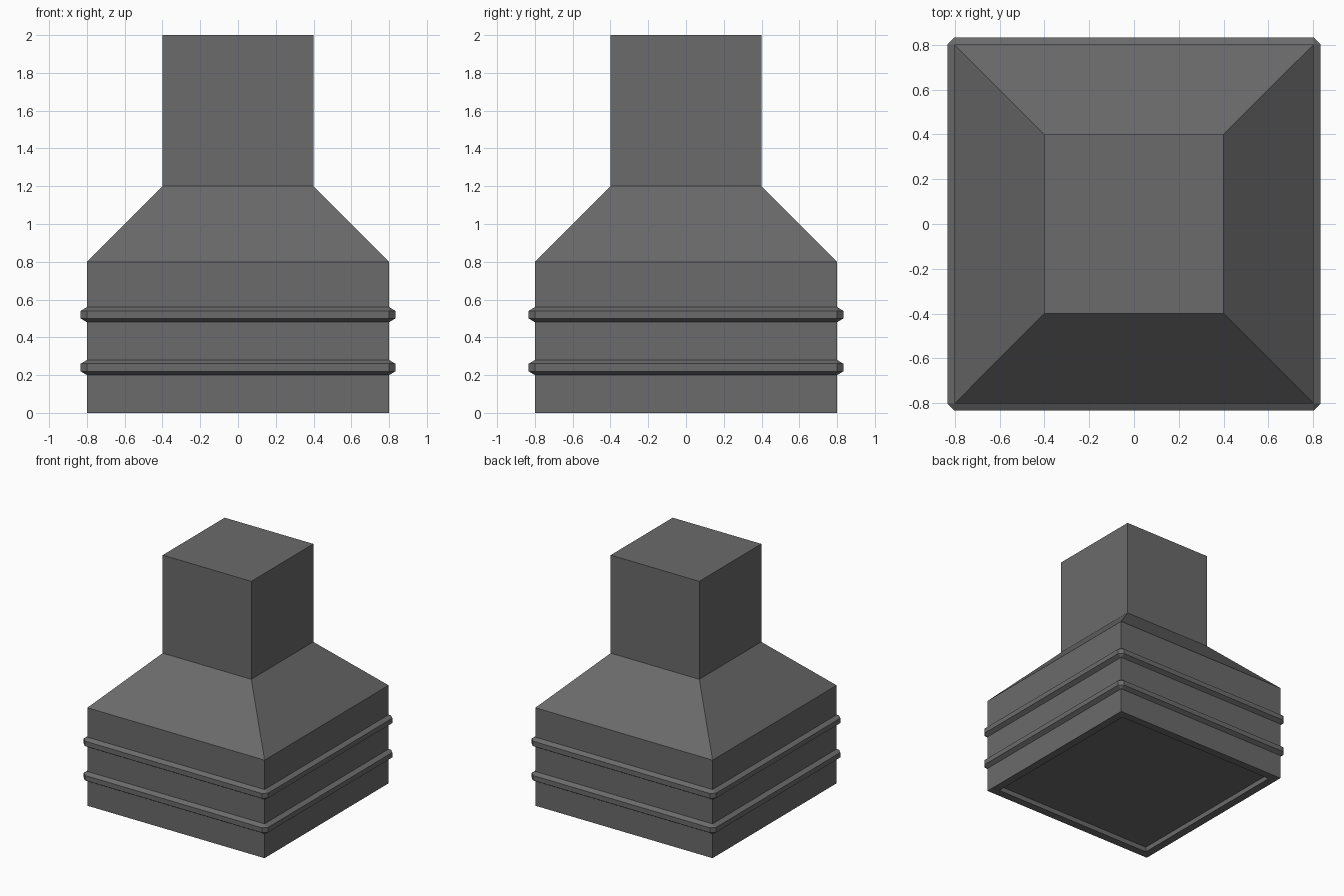
import bpy
import bmesh

old = bpy.data.objects.get("Cube")
if old:
    bpy.data.objects.remove(old, do_unlink=True)

# Single grey material
grey = bpy.data.materials.new("dark grey")
grey.use_nodes = True
colour = (0.145, 0.145, 0.145, 1)
grey.diffuse_color = colour
grey.node_tree.nodes["Principled BSDF"].inputs["Base Color"].default_value = colour


def finish(name, bm, z=0):
    bmesh.ops.recalc_face_normals(bm, faces=bm.faces)
    mesh = bpy.data.meshes.new(name)
    bm.to_mesh(mesh)
    bm.free()
    mesh.materials.append(grey)
    obj = bpy.data.objects.new(name, mesh)
    obj.location.z = z
    bpy.context.collection.objects.link(obj)


def square_loft(name, profile):
    """Join square rings given as (half width, height), capping both ends."""
    bm = bmesh.new()
    corners = ((-1, -1), (1, -1), (1, 1), (-1, 1))
    rings = [[bm.verts.new((x * r, y * r, z)) for x, y in corners]
             for r, z in profile]
    for low, high in zip(rings, rings[1:]):
        for i in range(4):
            j = (i + 1) % 4
            bm.faces.new((low[i], low[j], high[j], high[i]))
    bm.faces.new(rings[0])
    bm.faces.new(rings[-1])
    finish(name, bm)


def trim_band(name, z):
    """Square band with chamfered edges and corners, flattened in height."""
    chamfer, squash = 0.033, 0.6
    half, height = 0.833, 0.08
    bm = bmesh.new()
    bmesh.ops.create_cube(bm, size=2)
    bmesh.ops.scale(bm, vec=(half, half, height / 2 / squash), verts=bm.verts)
    bmesh.ops.bevel(bm, geom=bm.edges[:], offset=chamfer, segments=1,
                    affect='EDGES', clamp_overlap=True)
    bmesh.ops.scale(bm, vec=(1, 1, squash), verts=bm.verts)
    finish(name, bm, z)


# Body: recessed underside, rim, straight base, sloped hood and square neck
square_loft("hood_body", [(0.735, 0.04), (0.735, 0), (0.8, 0),
                          (0.8, 0.8), (0.4, 1.2), (0.4, 2)])

# Two bands around the base
trim_band("lower_band", 0.24)
trim_band("upper_band", 0.52)
